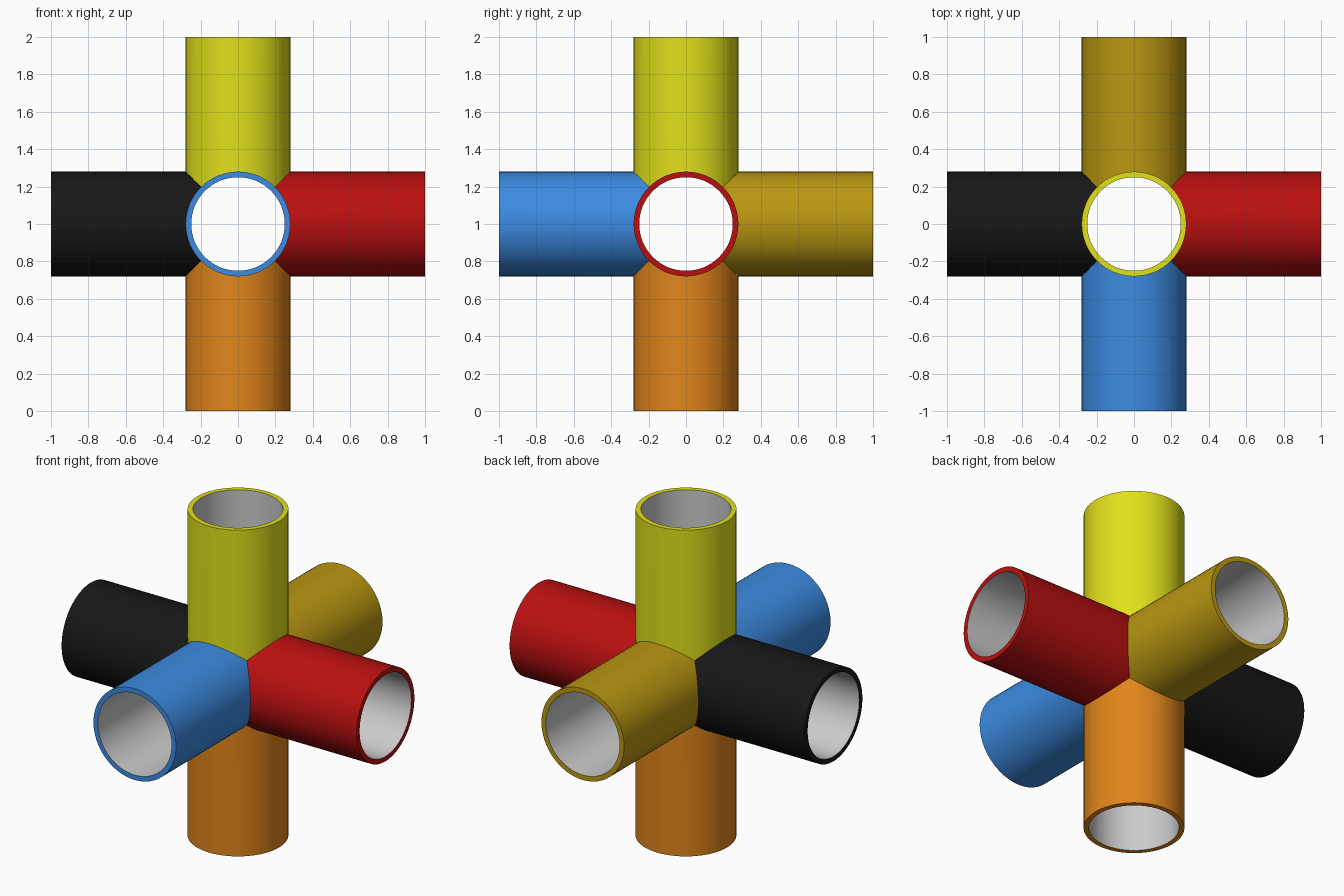
import bpy
import bmesh
from math import cos, sin, tau
from mathutils import Matrix, Vector

if "Cube" in bpy.data.objects:
    bpy.data.objects.remove(bpy.data.objects["Cube"])

OUTER, INNER, LENGTH, SIDES = 0.28, 0.25, 1.0, 64
CENTRE = Vector((0, 0, 1))


def ring(bm, mat, radius, height=None):
    """Circle of verts; without a height it follows the mitre between equal pipes."""
    verts = []
    for i in range(SIDES):
        x, y = radius * cos(tau * i / SIDES), radius * sin(tau * i / SIDES)
        z = max(abs(x), abs(y)) if height is None else height
        verts.append(bm.verts.new(mat @ Vector((x, y, z))))
    return verts


def bridge(bm, a, b):
    for i in range(SIDES):
        j = (i + 1) % SIDES
        bm.faces.new((a[i], a[j], b[j], b[i]))


def finish(bm, name, color=None):
    bmesh.ops.remove_doubles(bm, verts=bm.verts, dist=1e-5)
    mesh = bpy.data.meshes.new(name)
    bm.to_mesh(mesh)
    bm.free()
    obj = bpy.data.objects.new(name, mesh)
    bpy.context.collection.objects.link(obj)
    if color:
        mat = bpy.data.materials.new(name + "_paint")
        mat.diffuse_color = (*color, 1)
        mat.use_nodes = True
        mat.node_tree.nodes["Principled BSDF"].inputs["Base Color"].default_value = mat.diffuse_color
        mesh.materials.append(mat)
    bpy.ops.object.select_all(action='DESELECT')
    obj.select_set(True)
    bpy.context.view_layer.objects.active = obj
    bpy.ops.object.shade_smooth_by_angle()


ARMS = {
    "right_pipe": ((1, 0, 0), (0.49, 0.005, 0.005)),
    "left_pipe": ((-1, 0, 0), (0.0085, 0.0085, 0.0085)),
    "back_pipe": ((0, 1, 0), (0.49, 0.31, 0.006)),
    "front_pipe": ((0, -1, 0), (0.045, 0.26, 0.76)),
    "top_pipe": ((0, 0, 1), (0.75, 0.75, 0.011)),
    "bottom_pipe": ((0, 0, -1), (0.75, 0.235, 0.011)),
}

bore = bmesh.new()
for name, (axis, color) in ARMS.items():
    turn = Vector(axis).to_track_quat('Z', 'Y').to_matrix().to_4x4()
    mat = Matrix.Translation(CENTRE) @ turn

    # coloured outer wall and end rim
    bm = bmesh.new()
    rim = ring(bm, mat, OUTER, LENGTH)
    bridge(bm, ring(bm, mat, OUTER), rim)
    bridge(bm, rim, ring(bm, mat, INNER, LENGTH))
    finish(bm, name, color)

    # grey inner wall, facing the pipe axis
    bridge(bore, ring(bore, mat, INNER, LENGTH), ring(bore, mat, INNER))

# one joined bore running through all six pipes
finish(bore, "inner_bore")
